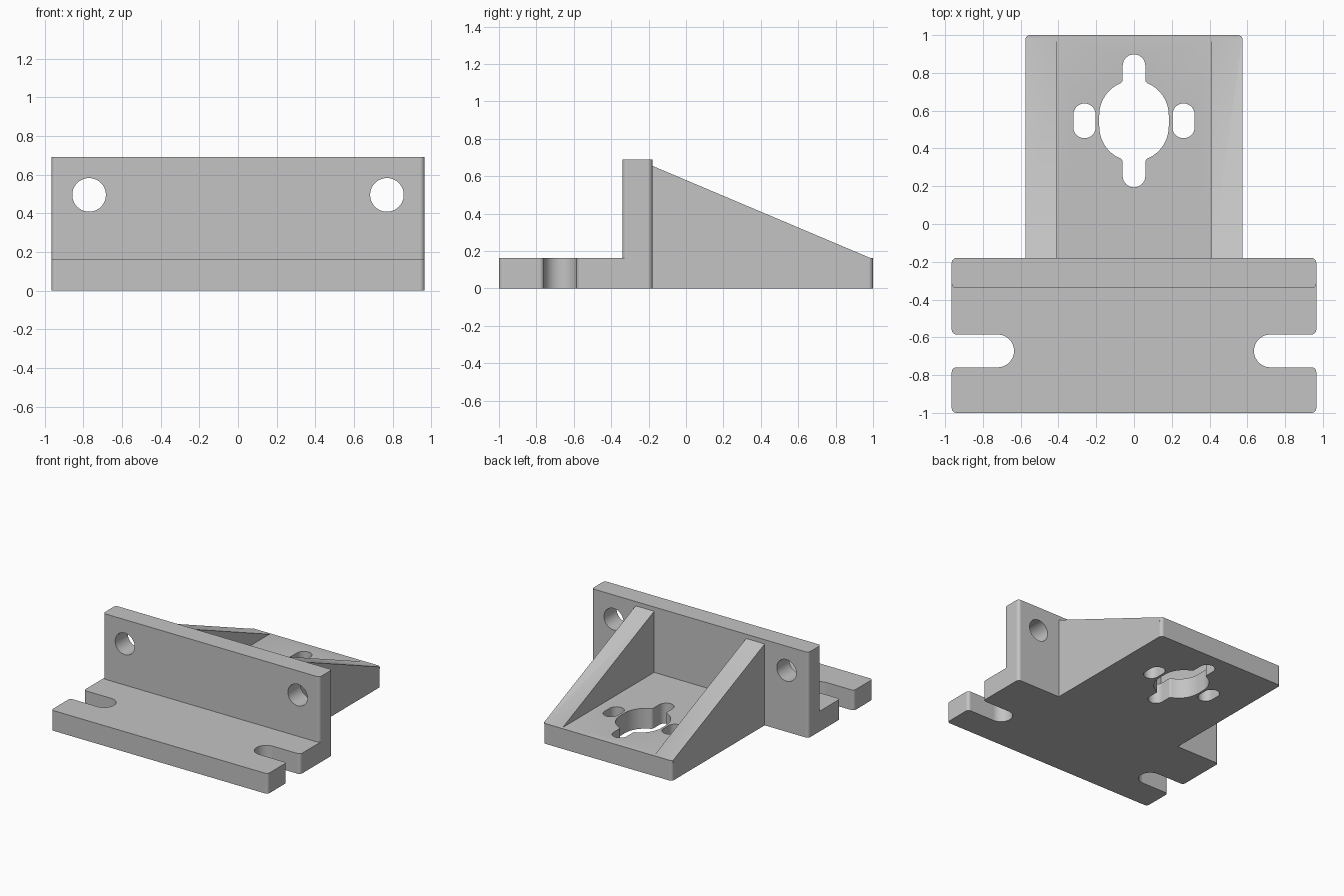
import bpy
import bmesh
from math import atan2, cos, sin, sqrt, pi, tan
from mathutils import Vector

cube = bpy.data.objects.get("Cube")
if cube:
    bpy.data.objects.remove(cube, do_unlink=True)

grey = bpy.data.materials.new("plain grey")
grey.use_nodes = True
colour = (0.55, 0.55, 0.55, 1)
grey.diffuse_color = colour
grey.node_tree.nodes["Principled BSDF"].inputs["Base Color"].default_value = colour

PLATE = 0.163      # plate thickness
EDGE = 0.025       # corner radius of the plates


def arc(cx, cy, r, start, end, steps=8):
    return [(cx + r * cos(start + (end - start) * i / steps),
             cy + r * sin(start + (end - start) * i / steps)) for i in range(steps + 1)]


def rounded(corners):
    """Outline from (x, y, radius) corners."""
    out = []
    for i, (x, y, r) in enumerate(corners):
        if not r:
            out.append((x, y))
            continue
        p = Vector((x, y))
        a = (Vector(corners[i - 1][:2]) - p).normalized()
        b = (Vector(corners[(i + 1) % len(corners)][:2]) - p).normalized()
        half = a.angle(b) / 2
        c = p + (a + b).normalized() * r / sin(half)
        s, e = p + a * r / tan(half) - c, p + b * r / tan(half) - c
        start, end = atan2(s.y, s.x), atan2(e.y, e.x)
        turn = (end - start + pi) % (2 * pi) - pi
        out += arc(c.x, c.y, r, start, start + turn)
    return out


def box_outline(x0, x1, y0, y1, r):
    return rounded([(x0, y0, r), (x1, y0, r), (x1, y1, r), (x0, y1, r)])


def prism(name, outline, low, high, axis="z"):
    """Extrude an outline along an axis."""
    points = []
    for p in outline:
        if not points or (Vector(p) - Vector(points[-1])).length > 1e-4:
            points.append(p)
    if (Vector(points[0]) - Vector(points[-1])).length < 1e-4:
        points.pop()
    place = {"x": lambda u, v, w: (w, u, v),
             "y": lambda u, v, w: (u, w, v),
             "z": lambda u, v, w: (u, v, w)}[axis]
    bm = bmesh.new()
    face = bm.faces.new([bm.verts.new(place(u, v, low)) for u, v in points])
    grown = bmesh.ops.extrude_face_region(bm, geom=[face])["geom"]
    shift = Vector(place(0, 0, high - low))
    bmesh.ops.translate(bm, vec=shift, verts=[g for g in grown if isinstance(g, bmesh.types.BMVert)])
    bmesh.ops.recalc_face_normals(bm, faces=bm.faces)
    mesh = bpy.data.meshes.new(name)
    bm.to_mesh(mesh)
    bm.free()
    mesh.materials.append(grey)
    obj = bpy.data.objects.new(name, mesh)
    bpy.context.collection.objects.link(obj)
    return obj


def combine(target, tool, operation):
    tool.hide_render = True
    mod = target.modifiers.new(tool.name, "BOOLEAN")
    mod.operation, mod.solver, mod.object = operation, "EXACT", tool
    bpy.context.view_layer.objects.active = target
    bpy.ops.object.modifier_apply(modifier=mod.name)
    bpy.data.objects.remove(tool, do_unlink=True)


# Front mounting plate with an open slot at each end
W, SLOT, HALF, MID = 0.965, 0.635, 0.087, -0.672
right_side = [(W, -1, EDGE), (W, MID - HALF, EDGE), (SLOT, MID - HALF, HALF),
              (SLOT, MID + HALF, HALF), (W, MID + HALF, EDGE), (W, -0.26, 0)]
left_side = [(-x, y, r) for x, y, r in reversed(right_side)]
bracket = prism("bracket", rounded(right_side + left_side), 0, PLATE)

# Upright wall
parts = [prism("upright_wall", box_outline(-W, W, -0.34, -0.18, EDGE), 0, 0.69)]

# Rear plate
B = 0.575
parts.append(prism("rear_plate", rounded([(-B, -0.26, 0), (B, -0.26, 0), (B, 1, EDGE), (-B, 1, EDGE)]), 0, PLATE))

# Sloping side ribs
rib = [(-0.25, 0.05), (0.97, 0.05), (0.985, PLATE), (-0.25, 0.685)]
for name, x0, x1 in (("left_rib", 0.41, B), ("right_rib", -B, -0.41)):
    parts.append(prism(name, rib, x0, x1, "x"))

for part in parts:
    combine(bracket, part, "UNION")

# Round holes through the wall and small slots through the rear plate
CENTRE = 0.546
cutters = []
for side in (-1, 1):
    cutters.append(prism("wall_hole", arc(side * 0.77, 0.495, 0.087, 0, 2 * pi, 40), -0.5, 0, "y"))
    x = side * 0.262
    cutters.append(prism("side_slot", box_outline(x - 0.059, x + 0.059, CENTRE - 0.092, CENTRE + 0.092, 0.059), -0.1, 0.3))

# Large central opening with a narrow notch at each end
R, OFF, NECK, F = 0.184, 0.03, 0.06, 0.02
fx = NECK + F
fy = OFF + sqrt((R + F) ** 2 - fx ** 2)
lean = atan2(fy - OFF, fx)
quarter = (arc(0, 0.352 - NECK, NECK, pi / 2, 0) + arc(fx, fy, F, pi, pi + lean, 5)
           + arc(0, OFF, R, lean, 0, 12))
half_loop = quarter + [(x, -y) for x, y in reversed(quarter)]
loop = half_loop + [(-x, y) for x, y in reversed(half_loop)]
cutters.append(prism("central_opening", [(x, y + CENTRE) for x, y in loop], -0.1, 0.3))

for cutter in cutters:
    combine(bracket, cutter, "DIFFERENCE")

# Merge flat regions and shade the rounded edges smooth
bm = bmesh.new()
bm.from_mesh(bracket.data)
bmesh.ops.remove_doubles(bm, verts=bm.verts, dist=1e-5)
bmesh.ops.dissolve_limit(bm, angle_limit=0.01, verts=bm.verts, edges=bm.edges)
bm.to_mesh(bracket.data)
bm.free()
bpy.ops.object.select_all(action="DESELECT")
bracket.select_set(True)
bpy.context.view_layer.objects.active = bracket
bpy.ops.object.shade_smooth_by_angle(angle=0.5)
weighted = bracket.modifiers.new("flat_normals", "WEIGHTED_NORMAL")
weighted.keep_sharp = True
